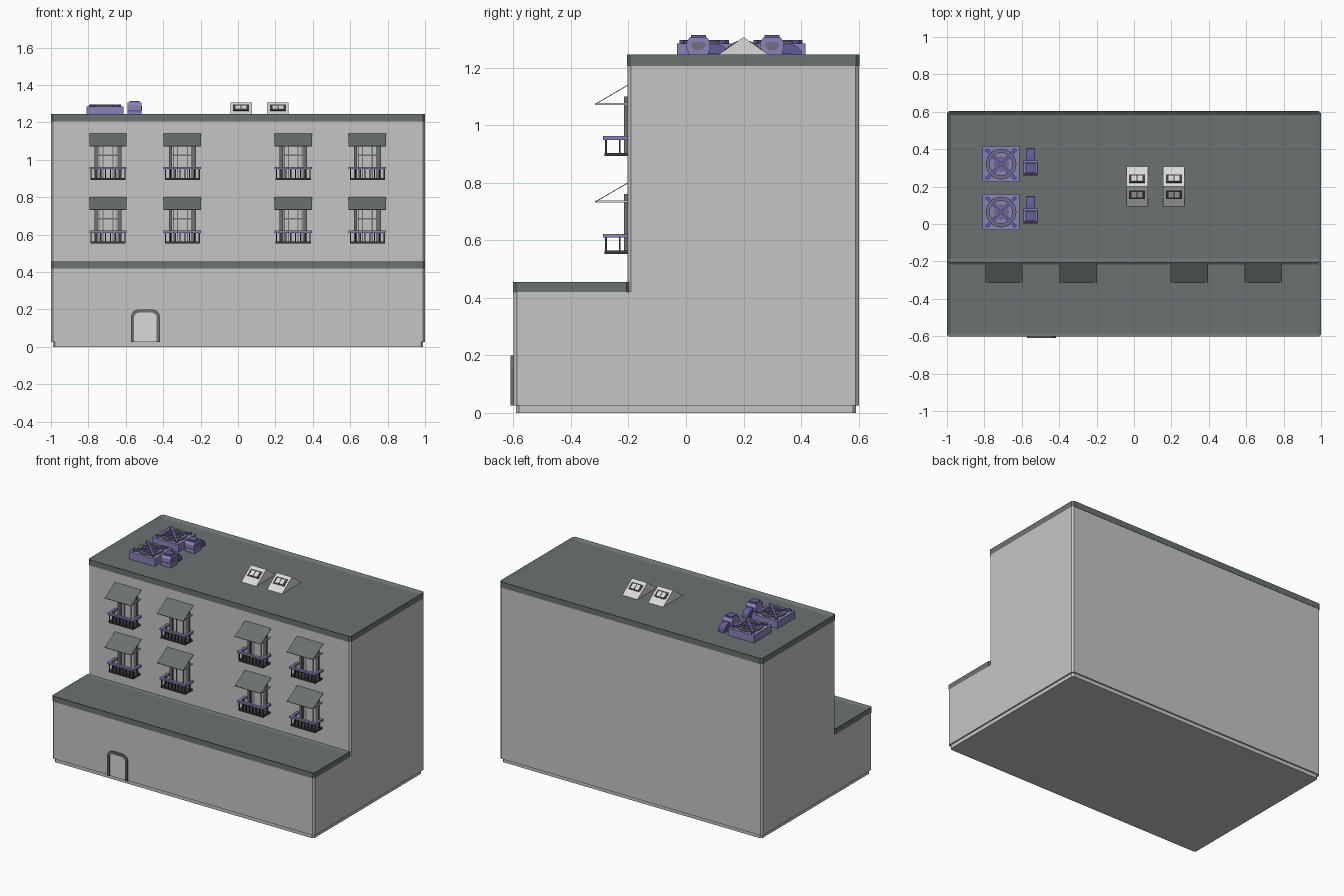
import bpy, bmesh, math
from mathutils import Matrix, Vector

if "Cube" in bpy.data.objects:
    bpy.data.objects.remove(bpy.data.objects["Cube"])


def material(name, r, g, b):
    m = bpy.data.materials.new(name)
    m.diffuse_color = (r, g, b, 1)
    m.use_nodes = True
    m.node_tree.nodes["Principled BSDF"].inputs["Base Color"].default_value = m.diffuse_color
    return m


WALL = material("wall_grey", 0.56, 0.56, 0.56)
SLATE = material("slate_grey", 0.145, 0.165, 0.165)
LIGHT = material("light_grey", 0.70, 0.70, 0.68)
DARK = material("dark_grey", 0.045, 0.045, 0.05)
LILAC = material("lilac", 0.25, 0.225, 0.48)
PURPLE = material("deep_purple", 0.125, 0.11, 0.33)
FAN = material("fan_grey", 0.16, 0.16, 0.21)


def finish(name, bm, mat):
    bmesh.ops.recalc_face_normals(bm, faces=bm.faces)
    me = bpy.data.meshes.new(name)
    bm.to_mesh(me)
    bm.free()
    me.materials.append(mat)
    ob = bpy.data.objects.new(name, me)
    bpy.context.collection.objects.link(ob)
    return ob


def add_box(bm, x0, x1, y0, y1, z0, z1):
    m = Matrix.Translation(((x0 + x1) / 2, (y0 + y1) / 2, (z0 + z1) / 2)) @ \
        Matrix.Diagonal((x1 - x0, y1 - y0, z1 - z0, 1))
    bmesh.ops.create_cube(bm, size=1, matrix=m)


def boxes(name, mat, *dims):
    bm = bmesh.new()
    for d in dims:
        add_box(bm, *d)
    return finish(name, bm, mat)


def extrude(bm, pts, vec):
    """Extrude a flat polygon along a vector; returns the end face."""
    f = bm.faces.new([bm.verts.new(p) for p in pts])
    r = bmesh.ops.extrude_face_region(bm, geom=[f], use_keep_orig=True)
    bmesh.ops.translate(bm, vec=vec, verts=[v for v in r["geom"] if isinstance(v, bmesh.types.BMVert)])
    return [v for v in r["geom"] if isinstance(v, bmesh.types.BMFace)][0]


def slab(name, mat, x, y0, y1, z0, z1, chamfer=0.012, rim=0, depth=0):
    """Block with chamfered corners and an optional sunken top."""
    c = chamfer
    pts = [(-x + c, y0), (x - c, y0), (x, y0 + c), (x, y1 - c),
           (x - c, y1), (-x + c, y1), (-x, y1 - c), (-x, y0 + c)]
    bm = bmesh.new()
    top = extrude(bm, [(a, b, z0) for a, b in pts], (0, 0, z1 - z0))
    bmesh.ops.recalc_face_normals(bm, faces=bm.faces)
    if rim:
        bmesh.ops.inset_region(bm, faces=[top], thickness=rim)
        bmesh.ops.translate(bm, vec=(0, 0, -depth), verts=top.verts)
    return finish(name, bm, mat)


# Building masses and roof parapets
slab("plinth", WALL, 0.99, -0.592, 0.592, 0, 0.03)
slab("lower_walls", WALL, 1, -0.6, 0.602, 0.025, 0.42)
slab("upper_walls", WALL, 1, -0.203, 0.602, 0.42, 1.206)
slab("terrace_roof", SLATE, 1, -0.601, -0.197, 0.418, 0.456, 0.01, 0.02, 0.012)
slab("main_roof", SLATE, 1, -0.206, 0.604, 1.206, 1.246, 0.012, 0.022, 0.014)


# Door: arched surround and panel
def arch(x, w, h, r, z0, y):
    pts = [(x - w, y, z0), (x + w, y, z0)]
    for side, a0 in ((1, 0), (-1, 90)):
        for i in range(5):
            a = math.radians(a0 + 22.5 * i)
            pts.append((x + side * (w - r) + r * math.cos(a), y, h - r + r * math.sin(a)))
    return pts


outer = arch(-0.495, 0.077, 0.2, 0.04, 0.025, -0.61)
inner = arch(-0.495, 0.060, 0.183, 0.026, 0.025, -0.61)
bm = bmesh.new()
vo = [bm.verts.new(p) for p in outer[1:] + outer[:1]]
vi = [bm.verts.new(p) for p in inner[1:] + inner[:1]]
fs = [bm.faces.new((vo[i], vo[i + 1], vi[i + 1], vi[i])) for i in range(len(vo) - 1)]
r = bmesh.ops.extrude_face_region(bm, geom=fs, use_keep_orig=True)
bmesh.ops.translate(bm, vec=(0, 0.015, 0), verts=[v for v in r["geom"] if isinstance(v, bmesh.types.BMVert)])
finish("door_surround", bm, SLATE)
bm = bmesh.new()
extrude(bm, [(p[0], -0.603, p[2]) for p in inner], (0, 0.008, 0))
finish("door_panel", bm, LIGHT)


# Windows with awning and balcony; z is the balcony floor underside
def window(x, z):
    yw = -0.203
    boxes("window_frame", SLATE,
          (x - .073, x - .055, yw - .013, yw + .01, z, z + .208),
          (x + .055, x + .073, yw - .013, yw + .01, z, z + .208),
          (x - .055, x + .055, yw - .013, yw + .01, z + .19, z + .208))
    boxes("window_pane", WALL, (x - .055, x + .055, yw - .004, yw + .005, z, z + .19))
    boxes("window_bars", SLATE,
          *[(x + d - .003, x + d + .003, yw - .008, yw, z, z + .19) for d in (-.048, -.026, .026, .048)],
          (x - .055, x + .055, yw - .009, yw, z + .128, z + .135))
    # Sloping awning on two arms
    bm = bmesh.new()
    extrude(bm, [(x - .1, yw, z + .248), (x - .1, -.316, z + .182),
                 (x - .1, -.316, z + .179), (x - .1, yw, z + .245)], (.2, 0, 0))
    finish("awning", bm, SLATE)
    boxes("awning_arms", LIGHT, *[(x + s * .09 - .004, x + s * .09 + .004, -.314, yw, z + .178, z + .185)
                                  for s in (-1, 1)])
    # Balcony floor, posts and hand rail
    boxes("balcony_floor", DARK, (x - .094, x + .094, -.283, yw, z, z + .011))
    posts = [(x - .09 + .18 * i / 7, -.278) for i in range(8)] + [(x + s * .09, -.23) for s in (-1, 1)]
    boxes("balcony_posts", DARK, *[(px - .003, px + .003, py - .003, py + .003, z + .01, z + .06)
                                   for px, py in posts])
    boxes("balcony_rail", LILAC, (x - .1, x + .1, -.288, -.27, z + .057, z + .07),
          (x - .1, x - .083, -.27, yw, z + .057, z + .07),
          (x + .083, x + .1, -.27, yw, z + .057, z + .07))


for wx in (-0.695, -0.297, 0.295, 0.692):
    for wz in (0.543 + 0.012 - 0.002, 0.893):
        window(wx, wz)

ROOF = 1.230


def ring(name, mat, x, y, r0, r1, z0, z1, n=24):
    bm = bmesh.new()
    sect = ((r0, z0), (r1, z0), (r1, z1), (r0, z1))
    v = [[bm.verts.new((x + r * math.cos(2 * math.pi * i / n), y + r * math.sin(2 * math.pi * i / n), z))
          for r, z in sect] for i in range(n)]
    for i in range(n):
        for j in range(4):
            k, m = (i + 1) % n, (j + 1) % 4
            bm.faces.new((v[i][j], v[k][j], v[k][m], v[i][m]))
    return finish(name, bm, mat)


# Rooftop cooling units with fan and vent
for y in (0.32, 0.064):
    x = -0.711
    boxes("cooler_base", LILAC, (x - .099, x + .099, y - .096, y + .096, ROOF, 1.284))
    ring("fan_outer_ring", FAN, x, y, 0.06, 0.082, 1.28, 1.293)
    ring("fan_inner_ring", FAN, x, y, 0.022, 0.042, 1.28, 1.289)
    bm = bmesh.new()
    for s in (-1, 1):
        m = Matrix.Translation((x, y, 1.291)) @ Matrix.Rotation(s * math.pi / 4, 4, 'Z') @ \
            Matrix.Diagonal((0.225, 0.018, 0.012, 1))
        bmesh.ops.create_cube(bm, size=1, matrix=m)
    finish("fan_cross_bars", bm, PURPLE)
    # Vent housing, chamfered when seen from the side
    vx, vy = -0.553, y - 0.021
    prof = [(-.036, ROOF), (.036, ROOF), (.036, 1.258), (.041, 1.266), (.041, 1.29),
            (.03, 1.306), (-.03, 1.306), (-.041, 1.29), (-.041, 1.266), (-.036, 1.258)]
    bm = bmesh.new()
    extrude(bm, [(vx - .037, vy + a, z) for a, z in prof], (.074, 0, 0))
    finish("vent_housing", bm, LILAC)
    boxes("vent_cap", PURPLE, (vx - .026, vx + .026, vy - .026, vy + .026, 1.3, 1.315))
    hexa = [(-.023, 1.288), (.023, 1.288), (.023, 1.275), (.013, 1.263), (-.013, 1.263), (-.023, 1.275)]
    bm = bmesh.new()
    extrude(bm, [(vx + .034, vy + a, z) for a, z in hexa], (.006, 0, 0))
    finish("vent_grille", bm, FAN)
    # Duct elbow turning down into the roof
    bm = bmesh.new()
    arc = [(vy + .065 + .04 * math.cos(math.radians(a)), 1.242 + .04 * math.sin(math.radians(a)))
           for a in (0, 22.5, 45, 67.5, 90)]
    pts = [(vy + .105, ROOF)] + arc + [(vy + .03, 1.282), (vy + .03, 1.248), (vy + .066, 1.248), (vy + .07, ROOF)]
    extrude(bm, [(vx - .022, a, z) for a, z in pts], (.044, 0, 0))
    finish("vent_duct", bm, PURPLE)

# Gabled skylights glazed on both slopes
for x in (0.017, 0.213):
    bm = bmesh.new()
    extrude(bm, [(x - .058, .2, 1.307), (x - .058, .09, ROOF), (x - .058, .31, ROOF)], (.116, 0, 0))
    finish("skylight_body", bm, LIGHT)
    for s in (-1, 1):
        slope = math.atan2(0.077, 0.11)
        base = Matrix.Translation((x, .2 + s * .042, 1.307 - .042 * 0.7)) @ Matrix.Rotation(-s * slope, 4, 'X')
        for name, mat, parts in (
                ("skylight_frame", DARK, [(0, .086, .054, .004)]),
                ("skylight_glass", LIGHT, [(-.016, .027, .036, .008), (.016, .027, .036, .008)])):
            bm = bmesh.new()
            for dx, w, d, h in parts:
                bmesh.ops.create_cube(bm, size=1, matrix=base @ Matrix.Translation((dx, 0, 0)) @
                                      Matrix.Diagonal((w, d, h, 1)))
            finish(name, bm, mat)
